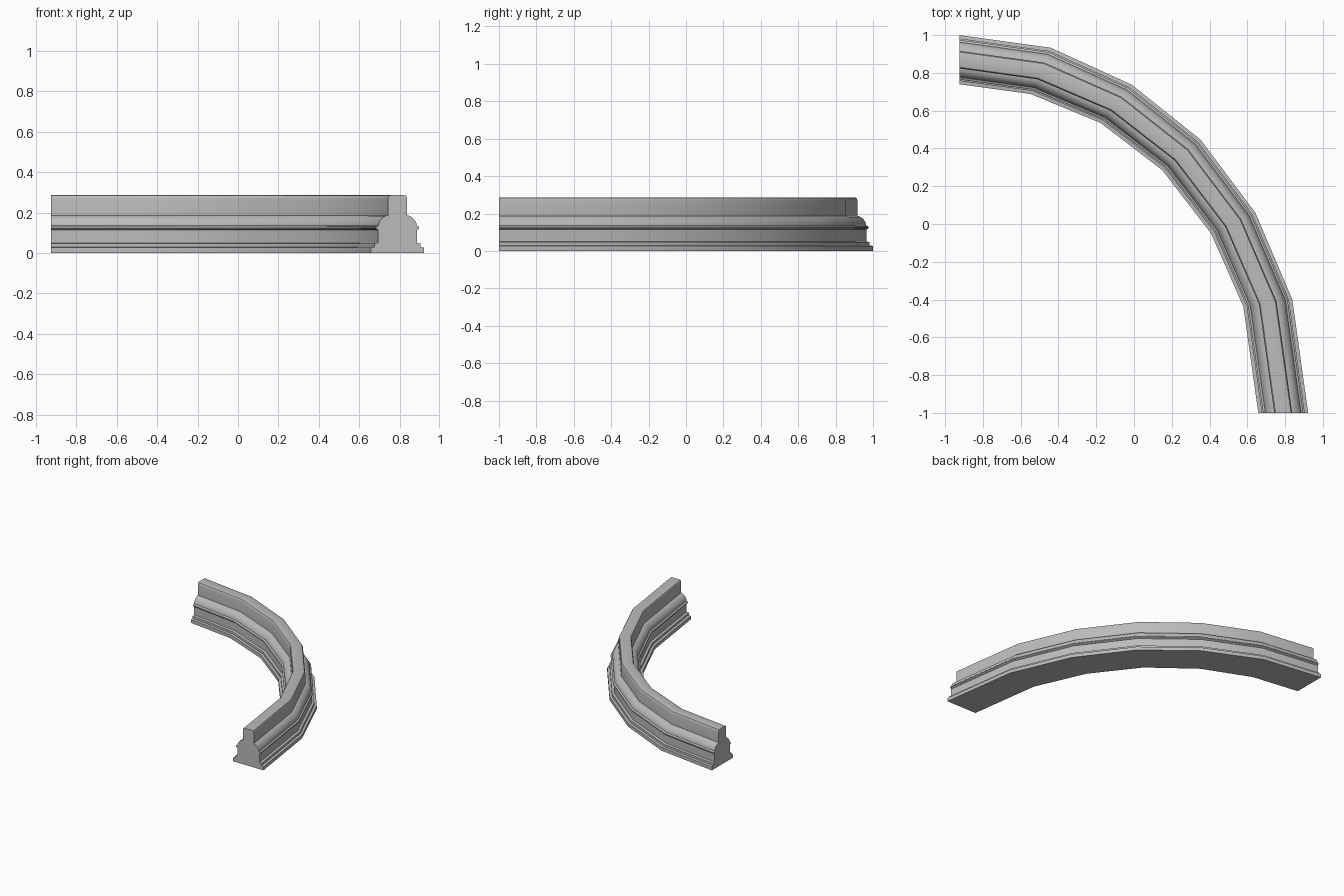
import bpy, bmesh, math
from mathutils import Vector

if "Cube" in bpy.data.objects:
    bpy.data.objects.remove(bpy.data.objects["Cube"], do_unlink=True)

# Plain stone colour
stone = bpy.data.materials.new("grey_stone")
stone.use_nodes = True
stone.diffuse_color = (0.5, 0.5, 0.5, 1)
stone.node_tree.nodes["Principled BSDF"].inputs["Base Color"].default_value = (0.5, 0.5, 0.5, 1)

# Plan of the base: outer and inner mitre points, from the back end to the front end
OUTER = [(-.925, 1), (-.441, .933), (-.013, .738), (.352, .447), (.642, .061), (.838, -.399), (.922, -1)]
INNER = [(-.925, .74), (-.547, .688), (-.177, .535), (.15, .285), (.408, -.05), (.579, -.437), (.658, -1)]

# Half of the moulding section (half width, height): plinth, steps, shaft, bead, round shoulder, upright cap
BASE_HALF = .131
HALF = [(.131, 0), (.131, .027), (.113, .03), (.113, .047), (.095, .051), (.095, .115),
        (.101, .117), (.106, .122), (.106, .129), (.101, .134), (.094, .136),
        (.093, .145), (.087, .159), (.077, .172), (.065, .181), (.053, .186), (.047, .187),
        (.047, .268), (.045, .278), (.041, .284), (.033, .287)]
section = HALF + [(-w, z) for w, z in reversed(HALF)]


def sweep(name, outer, inner, profile):
    """Sweep a section between two plan rails and close both ends."""
    bm = bmesh.new()
    rings = []
    for o, i in zip(outer, inner):
        o, i = Vector(o), Vector(i)
        mid, arm = (o + i) / 2, (o - i) / (2 * BASE_HALF)
        rings.append([bm.verts.new((*(mid + arm * w), z)) for w, z in profile])
    n = len(profile)
    for a, b in zip(rings, rings[1:]):
        for k in range(n):
            bm.faces.new((a[k], a[(k + 1) % n], b[(k + 1) % n], b[k]))
    bm.faces.new(rings[0])
    bm.faces.new(rings[-1][::-1])
    bmesh.ops.recalc_face_normals(bm, faces=bm.faces[:])
    mesh = bpy.data.meshes.new(name)
    bm.to_mesh(mesh)
    bm.free()
    mesh.materials.append(stone)
    obj = bpy.data.objects.new(name, mesh)
    bpy.context.collection.objects.link(obj)
    return obj


# Curved moulded kerb
kerb = sweep("curved_moulding", OUTER, INNER, section)
bpy.ops.object.select_all(action='DESELECT')
kerb.select_set(True)
bpy.context.view_layer.objects.active = kerb
bpy.ops.object.shade_smooth_by_angle(angle=math.radians(30))
